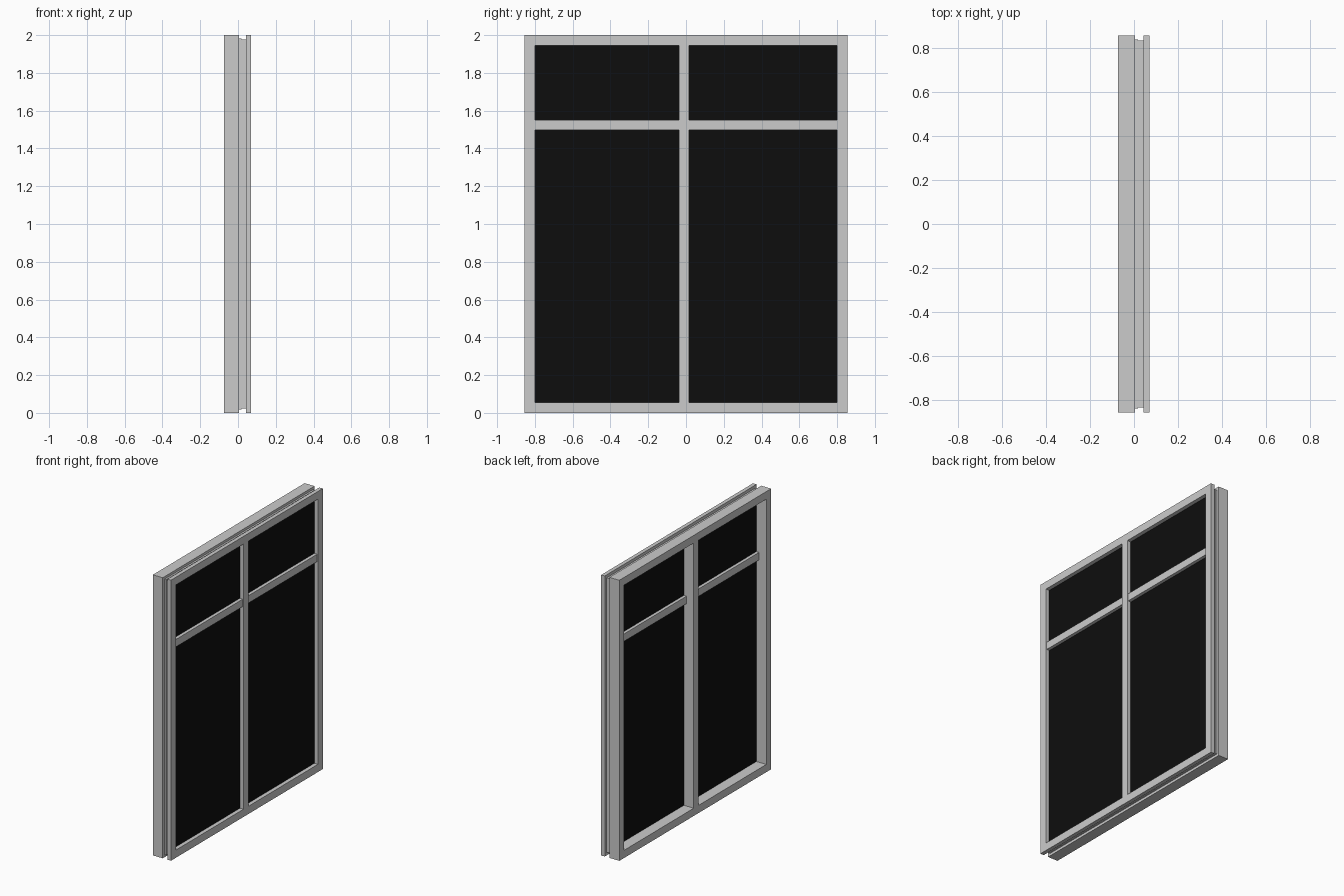
import bpy, bmesh

if "Cube" in bpy.data.objects:
    bpy.data.objects.remove(bpy.data.objects["Cube"])

W, H = 0.855, 2.0          # half width, height
BAR = 0.055                # visible bar width
M0, M1 = -0.038, 0.017     # mullion sides


def finish(name, bm, mat=None):
    bmesh.ops.recalc_face_normals(bm, faces=bm.faces)
    me = bpy.data.meshes.new(name)
    bm.to_mesh(me)
    bm.free()
    ob = bpy.data.objects.new(name, me)
    bpy.context.collection.objects.link(ob)
    if mat:
        me.materials.append(mat)
    return ob


def box(name, x, y, z, mat=None):
    bm = bmesh.new()
    bmesh.ops.create_cube(bm, size=1)
    for v in bm.verts:
        v.co = [a[0] if c < 0 else a[1] for c, a in zip(v.co, (x, y, z))]
    return finish(name, bm, mat)


def ring(name, x, inset, bar):
    """Rectangular frame with mitred corners, between x[0] and x[1]."""
    bm = bmesh.new()
    loops = []
    for px, d in ((x[0], inset), (x[1], inset), (x[1], bar), (x[0], bar)):
        a = W - d
        loops.append([bm.verts.new((px, y, z)) for y, z in
                      ((-a, d), (a, d), (a, H - d), (-a, H - d))])
    for i in range(4):
        p, q = loops[i], loops[(i + 1) % 4]
        for j in range(4):
            k = (j + 1) % 4
            bm.faces.new((p[j], p[k], q[k], q[j]))
    return finish(name, bm)


glass = bpy.data.materials.new("dark_glass")
glass.diffuse_color = (0.004, 0.004, 0.004, 1)
glass.use_nodes = True
glass.node_tree.nodes["Principled BSDF"].inputs["Base Color"].default_value = glass.diffuse_color

# Deep inner frame, thin outer frame and the recessed sash between them
BACK, FRONT = (-0.073, 0.005), (0.042, 0.07)
ring("inner_frame", BACK, 0, BAR)
ring("outer_frame", FRONT, 0, BAR)
ring("sash_frame", (0.005, 0.018), 0.018, BAR - 0.01)
ring("sash_seal", (0.018, 0.042), 0.022, BAR - 0.01)

# Off-centre mullion on both faces
for side, x in (("inner", BACK), ("outer", FRONT)):
    box(side + "_mullion", x, (M0, M1), (BAR, H - BAR))

# Glass panes and transom bars on each side of the mullion
e = W - BAR
for side, y0, y1 in (("left", -e, M0), ("right", M1, e)):
    box(side + "_glass", (0.006, 0.041),
        (y0 - 0.01, y1 + 0.01), (BAR - 0.01, H - BAR + 0.01), glass)
    box(side + "_inner_transom", (-0.016, 0.006), (y0, y1), (1.498, 1.551))
    box(side + "_outer_transom", (0.041, 0.064), (y0, y1), (1.498, 1.551))
